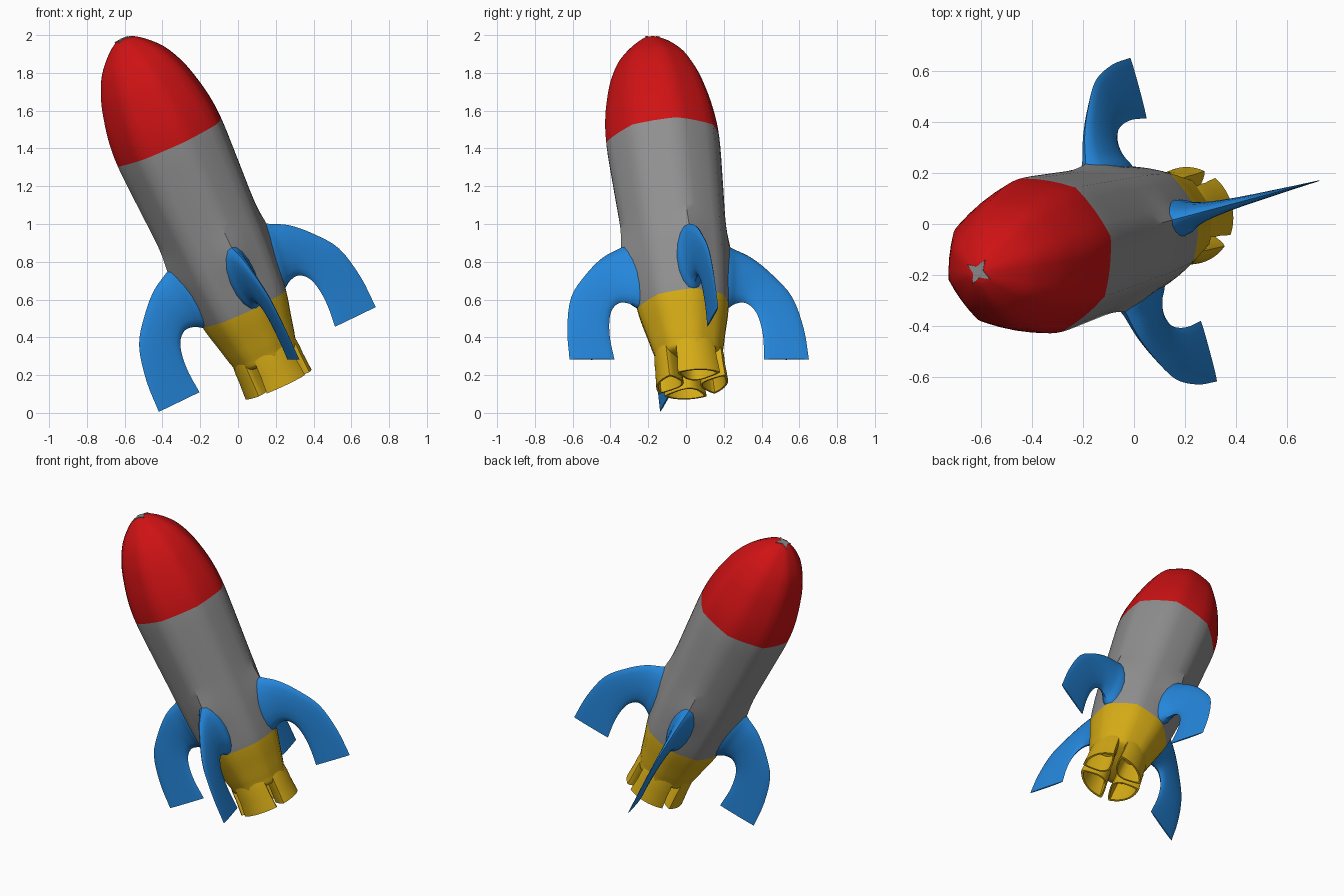
import bpy, math
from mathutils import Matrix, Vector

cube = bpy.data.objects.get("Cube")
if cube:
    bpy.data.objects.remove(cube, do_unlink=True)

# Leaning pose shared by every part; parts are built upright, zero at the fin tips
POSE = (Matrix.Translation((0.155, 0.017, 0.283))
        @ Matrix.Rotation(math.radians(15), 4, 'Z')
        @ Matrix.Rotation(math.radians(-25), 4, 'Y'))


def material(name, rgb):
    m = bpy.data.materials.new(name)
    m.use_nodes = True
    color = (*rgb, 1)
    m.diffuse_color = color
    m.node_tree.nodes["Principled BSDF"].inputs["Base Color"].default_value = color
    return m


RED = material("red", (0.62, 0.006, 0.007))
GREY = material("grey", (0.28, 0.28, 0.28))
YELLOW = material("yellow", (0.67, 0.41, 0.008))
BLUE = material("blue", (0.018, 0.24, 0.71))


def smooth_path(points, steps):
    """Catmull-Rom samples through the control points."""
    pts = [Vector(p) for p in points]
    pts = [2 * pts[0] - pts[1]] + pts + [2 * pts[-1] - pts[-2]]
    out = []
    for a, b, c, d in zip(pts, pts[1:], pts[2:], pts[3:]):
        for i in range(steps):
            u = i / steps
            out.append(b + 0.5 * u * (c - a + u * (2 * a - 5 * b + 4 * c - d
                                                   + u * (3 * (b - c) + d - a))))
    return out + [pts[-2]]


def loft(name, rings, mats):
    """Skin a stack of equal rings and cap both ends."""
    n = len(rings[0])
    verts = [v for ring in rings for v in ring]
    faces = [(k * n + i, k * n + (i + 1) % n, (k + 1) * n + (i + 1) % n, (k + 1) * n + i)
             for k in range(len(rings) - 1) for i in range(n)]
    faces.append(tuple(reversed(range(n))))
    faces.append(tuple(range(len(verts) - n, len(verts))))
    mesh = bpy.data.meshes.new(name)
    mesh.from_pydata(verts, [], faces)
    for m in mats:
        mesh.materials.append(m)
    return mesh


def place(name, mesh, turn=0, angle=35):
    ob = bpy.data.objects.new(name, mesh)
    bpy.context.collection.objects.link(ob)
    ob.matrix_world = POSE @ Matrix.Rotation(math.radians(turn), 4, 'Z')
    bpy.ops.object.select_all(action='DESELECT')
    ob.select_set(True)
    bpy.context.view_layer.objects.active = ob
    bpy.ops.object.shade_smooth_by_angle(angle=math.radians(angle))
    return ob


# Hull: softened octagon swept along a (radius, height) profile
TAIL_TOP, NOSE_BASE = 0.3, 1.27
profile = [(0.03, -0.02), (0.165, 0), (0.19, 0.05), (0.215, 0.15), (0.25, TAIL_TOP),
           (0.272, 0.5), (0.281, 0.64), (0.288, 0.78), (0.303, 1.06), (0.311, NOSE_BASE),
           (0.299, 1.42), (0.265, 1.57), (0.232, 1.66), (0.185, 1.745),
           (0.115, 1.82), (0.05, 1.866), (0.01, 1.873)]
SIDES = 32


def hull_radius(r, z, a):
    off = (a + math.pi / 8) % (math.pi / 4) - math.pi / 8
    side = abs(abs(off) - math.pi / 8)
    octagon = math.cos(math.pi / 8) / math.cos(math.pi / 8 - abs(off))
    octagon = math.cos(math.pi / 8) / math.cos(side)
    r *= 0.4 + 0.6 * octagon
    # swelling where each fin joins
    quarter = (a + math.pi / 4) % (math.pi / 2) - math.pi / 4
    return r + 0.022 * math.exp(-(quarter / 0.25) ** 2 - ((z - 0.6) / 0.12) ** 2)


rings = []
for r, z in smooth_path(profile, 4):
    ring = []
    for i in range(SIDES):
        a = 2 * math.pi * i / SIDES
        rr = hull_radius(r, z, a)
        ring.append((rr * math.cos(a), rr * math.sin(a), z))
    rings.append(ring)
hull = loft("hull", rings, [YELLOW, GREY, RED])
for f in hull.polygons:
    f.material_index = (f.center.z > TAIL_TOP) + (f.center.z > NOSE_BASE)
place("hull", hull)

# Small four-pointed star on the nose tip
star = []
for i in range(8):
    a = math.pi / 4 * i
    r, z = (0.055, 1.871) if i % 2 else (0.022, 1.876)
    star.append((r * math.cos(a), r * math.sin(a), z))
place("nose_star", loft("nose_star", [[(x, y, z - 0.008) for x, y, z in star], star], [GREY]))

# Fins: lens sections between outer and inner edge (outer r, z, inner r, z, half thickness)
stations = [(0.2, 0.7, 0.17, 0.27, 0.085), (0.275, 0.665, 0.24, 0.295, 0.072),
            (0.325, 0.64, 0.29, 0.325, 0.05), (0.413, 0.59, 0.345, 0.33, 0.033),
            (0.511, 0.495, 0.39, 0.29, 0.022), (0.605, 0.365, 0.413, 0.22, 0.015),
            (0.648, 0.18, 0.42, 0.12, 0.009), (0.656, 0, 0.41, 0, 0.004)]
rings = []
for ro, zo, ri, zi, h in smooth_path(stations, 4):
    outer, inner = Vector((ro, 0, zo)), Vector((ri, 0, zi))
    ring = []
    for i in range(16):
        a = 2 * math.pi * i / 16
        p = outer.lerp(inner, 0.5 - 0.5 * math.cos(a))
        p.y = h * math.sin(a)
        ring.append(p)
    rings.append(ring)
fin = loft("fin", rings, [BLUE])

# Nozzles: hollow rounded quarter sectors
outline = [Vector((0.018, 0))]
for i in range(9):
    a = math.radians(-41 + 82 * i / 8)
    outline.append(Vector((0.192 * math.cos(a), 0.192 * math.sin(a))))
for _ in range(2):
    outline = [p.lerp(q, u) for p, q in zip(outline, outline[1:] + outline[:1])
               for u in (0.25, 0.75)]
middle = Vector((0.115, 0))
levels = [(0.06, 0.85), (0, 0.93), (-0.05, 0.93), (-0.1, 0.97), (-0.145, 1),
          (-0.145, 0.86), (-0.08, 0.8), (0.0, 0.7)]
rings = []
for z, scale in levels:
    rings.append([(*(middle + (p - middle) * scale), z) for p in outline])
nozzle = loft("nozzle", rings, [YELLOW])
nozzle.flip_normals()

for k, side in enumerate(("left", "back", "right", "front")):
    place(side + "_fin", fin, 90 * k, 50)
    place(side + "_nozzle", nozzle, 90 * k, 40)
fin.flip_normals()
